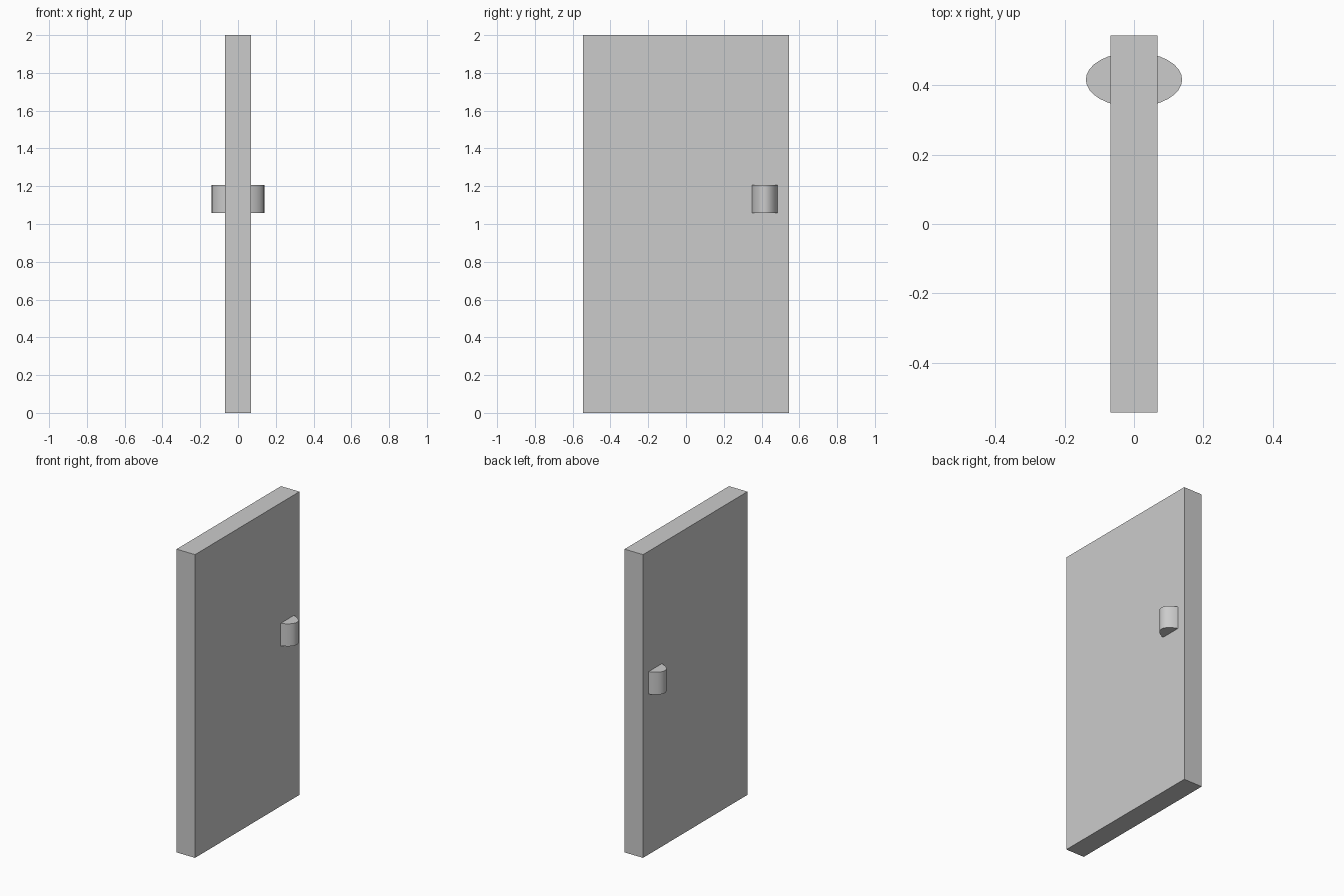
import bpy
import math

if "Cube" in bpy.data.objects:
    bpy.data.objects.remove(bpy.data.objects["Cube"])

# Door slab
bpy.ops.mesh.primitive_cube_add(size=1, location=(0, 0, 1))
door = bpy.context.object
door.name = "door_slab"
door.scale = (0.135, 1.088, 2.0)
bpy.ops.object.transform_apply(location=False, rotation=False, scale=True)

# Oval handle passing through the slab, showing on both faces
bpy.ops.mesh.primitive_cylinder_add(vertices=32, radius=1, depth=0.148,
                                    location=(0, 0.417, 1.132))
handle = bpy.context.object
handle.name = "door_handle"
handle.scale = (0.139, 0.079, 1)
bpy.ops.object.transform_apply(location=False, rotation=False, scale=True)
bpy.ops.object.shade_smooth_by_angle(angle=math.radians(35))
